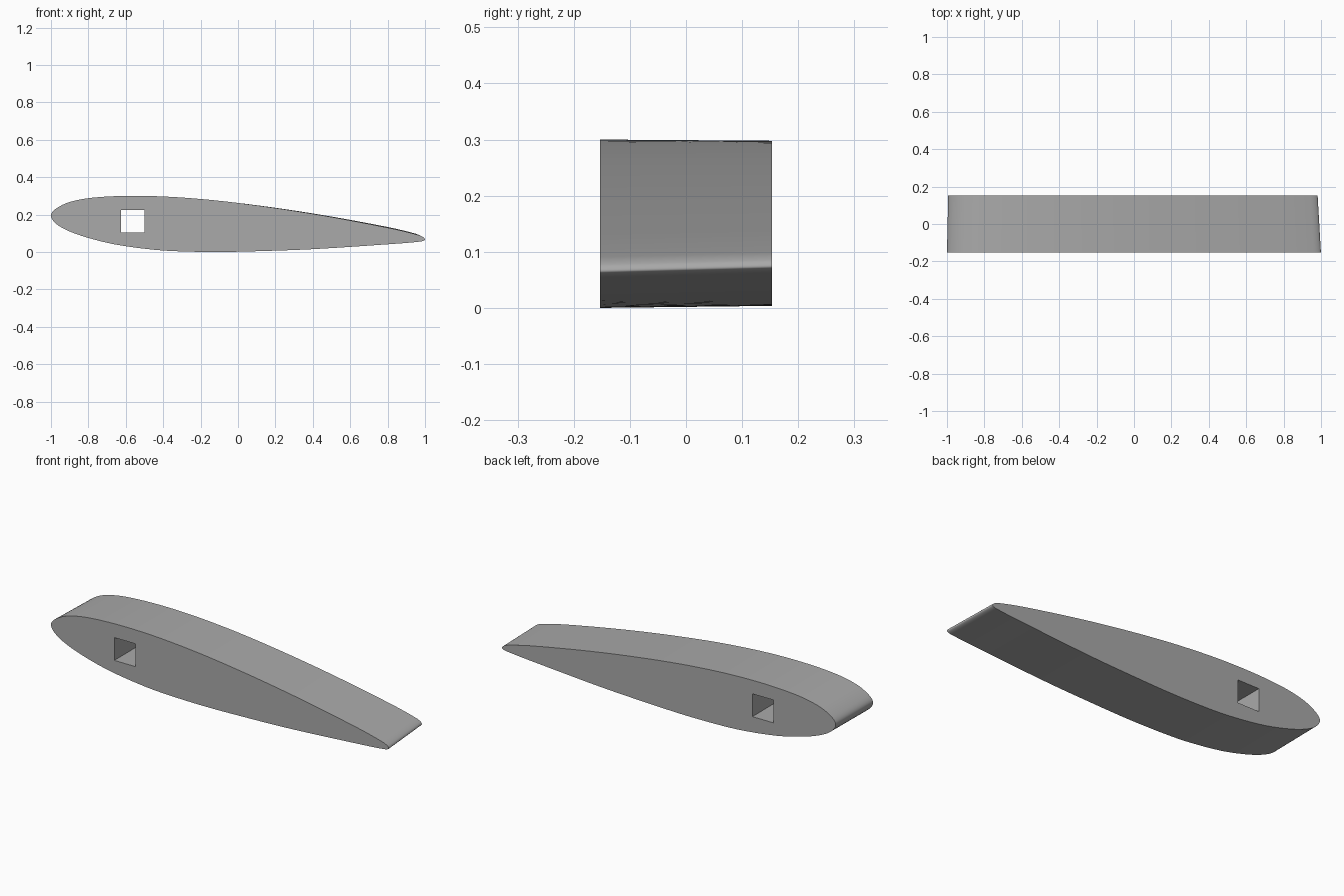
import bpy
import bmesh
import math
from mathutils import Vector, Matrix
from mathutils.geometry import interpolate_bezier

if "Cube" in bpy.data.objects:
    bpy.data.objects.remove(bpy.data.objects["Cube"])

HALF_SPAN = 0.153
STEPS = 7

# Section outline (x, z): over the top from the nose, back along the underside
OUTLINE = [
    (-1, 0.195), (-0.975, 0.23), (-0.9, 0.267), (-0.77, 0.291), (-0.55, 0.3),
    (-0.3, 0.291), (0, 0.262), (0.4, 0.204), (0.8, 0.13), (0.96, 0.092),
    (0.993, 0.077), (0.998, 0.063), (0.96, 0.054), (0.8, 0.041), (0.4, 0.015),
    (0.1, 0.004), (-0.1, 0), (-0.3, 0.003), (-0.45, 0.012), (-0.65, 0.039),
    (-0.8, 0.075), (-0.91, 0.114), (-0.975, 0.153),
]


def smooth_loop(points):
    """Closed smooth curve through the points."""
    pts = [Vector(p) for p in points]
    n = len(pts)
    tangents = [(pts[(i + 1) % n] - pts[i - 1]).normalized() for i in range(n)]
    result = []
    for i in range(n):
        a, b = pts[i], pts[(i + 1) % n]
        reach = (b - a).length / 3
        curve = interpolate_bezier(a, a + tangents[i] * reach,
                                   b - tangents[(i + 1) % n] * reach, b, STEPS)
        result += curve[:-1]
    return result


def add_ring(bm, points, y):
    verts = [bm.verts.new((p[0], y, p[1])) for p in points]
    edges = [bm.edges.new((verts[i - 1], verts[i])) for i in range(len(verts))]
    return verts, edges


def join_rings(bm, a, b):
    for i in range(len(a)):
        bm.faces.new((a[i - 1], a[i], b[i], b[i - 1]))


# The far end is slightly smaller and twisted about the spar
root = smooth_loop(OUTLINE)
pivot = Vector((-0.45, 0.165))
twist = Matrix.Rotation(math.radians(0.28), 2)
tip = [pivot + twist @ ((p - pivot) * 0.9875) for p in root]
spar_hole = [(-0.625, 0.103), (-0.5, 0.103), (-0.5, 0.225), (-0.625, 0.225)]

# Blade skin, spar hole walls and end caps
bm = bmesh.new()
skin, holes = [], []
for section, y in ((root, -HALF_SPAN), (tip, HALF_SPAN)):
    outer, outer_edges = add_ring(bm, section, y)
    inner, inner_edges = add_ring(bm, spar_hole, y)
    bmesh.ops.triangle_fill(bm, use_beauty=True, edges=outer_edges + inner_edges)
    skin.append(outer)
    holes.append(inner)
join_rings(bm, *skin)
join_rings(bm, *holes)
bmesh.ops.recalc_face_normals(bm, faces=bm.faces)

mesh = bpy.data.meshes.new("blade_section")
bm.to_mesh(mesh)
bm.free()
blade = bpy.data.objects.new("blade_section", mesh)
bpy.context.collection.objects.link(blade)

# Plain grey finish
grey = bpy.data.materials.new("plain_grey")
grey.use_nodes = True
colour = (0.4, 0.4, 0.4, 1)
grey.diffuse_color = colour
grey.node_tree.nodes["Principled BSDF"].inputs["Base Color"].default_value = colour
mesh.materials.append(grey)

bpy.ops.object.select_all(action="DESELECT")
blade.select_set(True)
bpy.context.view_layer.objects.active = blade
bpy.ops.object.shade_smooth_by_angle(angle=math.radians(40))
